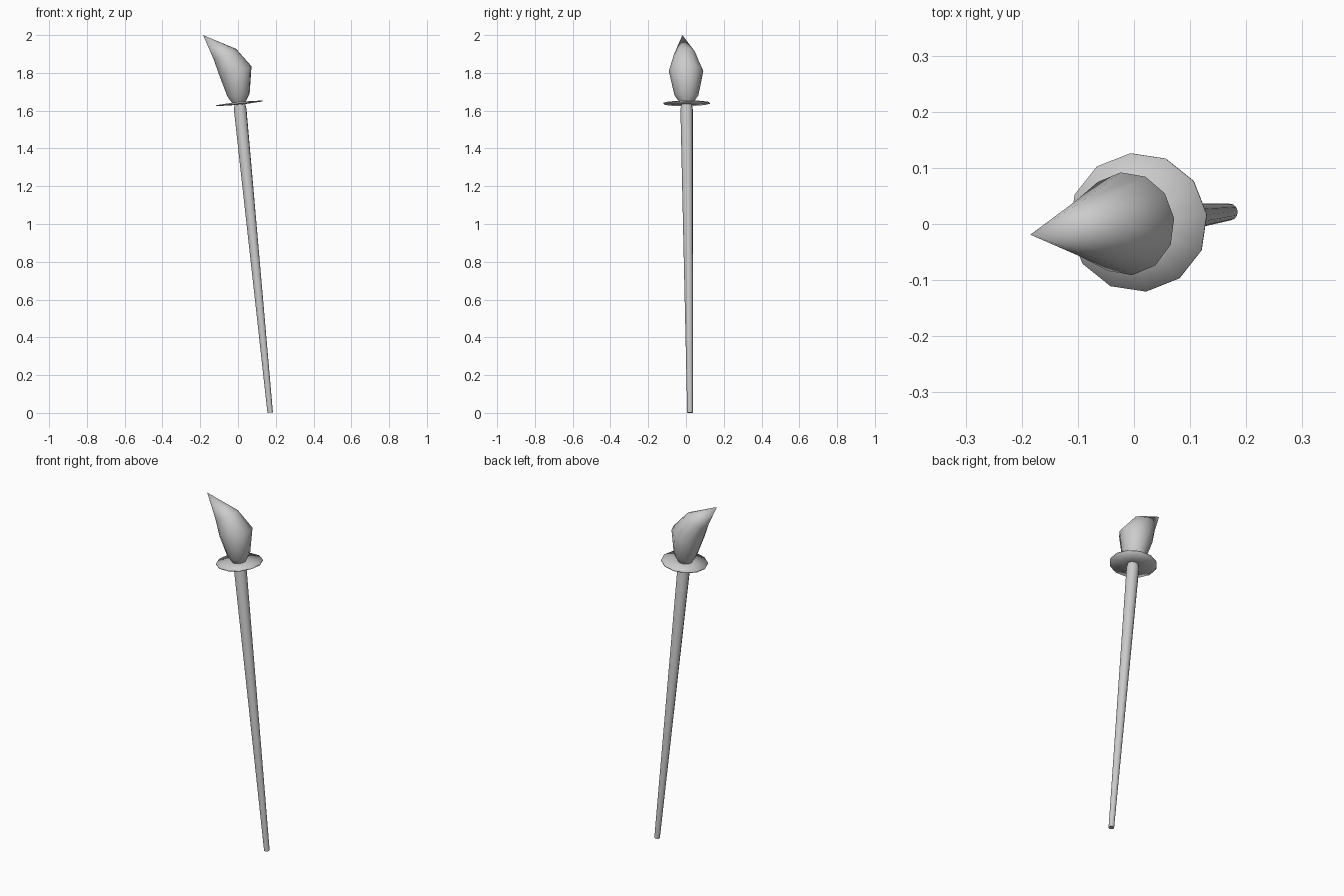
import bpy, bmesh
from math import sin, cos, tau, radians

if "Cube" in bpy.data.objects:
    bpy.data.objects.remove(bpy.data.objects["Cube"])

SIDES = 12


def loft(name, rings, tip=None):
    """Skin rings, each (left x, left z, right x, right z, half depth)."""
    bm = bmesh.new()
    loops = []
    for xl, zl, xr, zr, ry in rings:
        cx, cz, hx, hz = (xl + xr) / 2, (zl + zr) / 2, (xr - xl) / 2, (zr - zl) / 2
        loops.append([bm.verts.new((cx + hx * cos(tau * i / SIDES),
                                    ry * sin(tau * i / SIDES),
                                    cz + hz * cos(tau * i / SIDES)))
                      for i in range(SIDES)])
    for a, b in zip(loops, loops[1:]):
        for i in range(SIDES):
            j = (i + 1) % SIDES
            bm.faces.new((a[i], a[j], b[j], b[i]))
    bm.faces.new(loops[0][::-1])
    last = loops[-1]
    if tip:
        v = bm.verts.new(tip)
        for i in range(SIDES):
            bm.faces.new((last[i], last[(i + 1) % SIDES], v))
    else:
        bm.faces.new(last)
    bmesh.ops.recalc_face_normals(bm, faces=bm.faces)
    for f in bm.faces:
        f.smooth = len(f.verts) < 5
    me = bpy.data.meshes.new(name)
    bm.to_mesh(me)
    bm.free()
    ob = bpy.data.objects.new(name, me)
    bpy.context.collection.objects.link(ob)
    # the whole staff is turned slightly about the vertical
    ob.rotation_euler.z = radians(6.5)
    ob.location.y = 0.002
    return ob


# Tapered leaning shaft, pinched just under the guard
loft("shaft", [
    (0.157, 0.0, 0.186, 0.003, 0.015),
    (-0.022, 1.605, 0.045, 1.611, 0.033),
    (-0.018, 1.632, 0.038, 1.638, 0.028),
])

# Thin guard disc, square to the shaft
loft("guard_disc", [
    (-0.025, 1.629, 0.042, 1.636, 0.034),
    (-0.115, 1.624, 0.131, 1.649, 0.124),
    (-0.116, 1.629, 0.130, 1.654, 0.124),
    (-0.028, 1.642, 0.040, 1.649, 0.034),
])

# Bud-shaped head bent over to a point
loft("bud_head", [
    (-0.030, 1.638, 0.040, 1.646, 0.036),
    (-0.056, 1.674, 0.062, 1.690, 0.064),
    (-0.099, 1.785, 0.072, 1.835, 0.092),
    (-0.129, 1.870, -0.010, 1.927, 0.058),
], tip=(-0.186, 0, 2.0))
